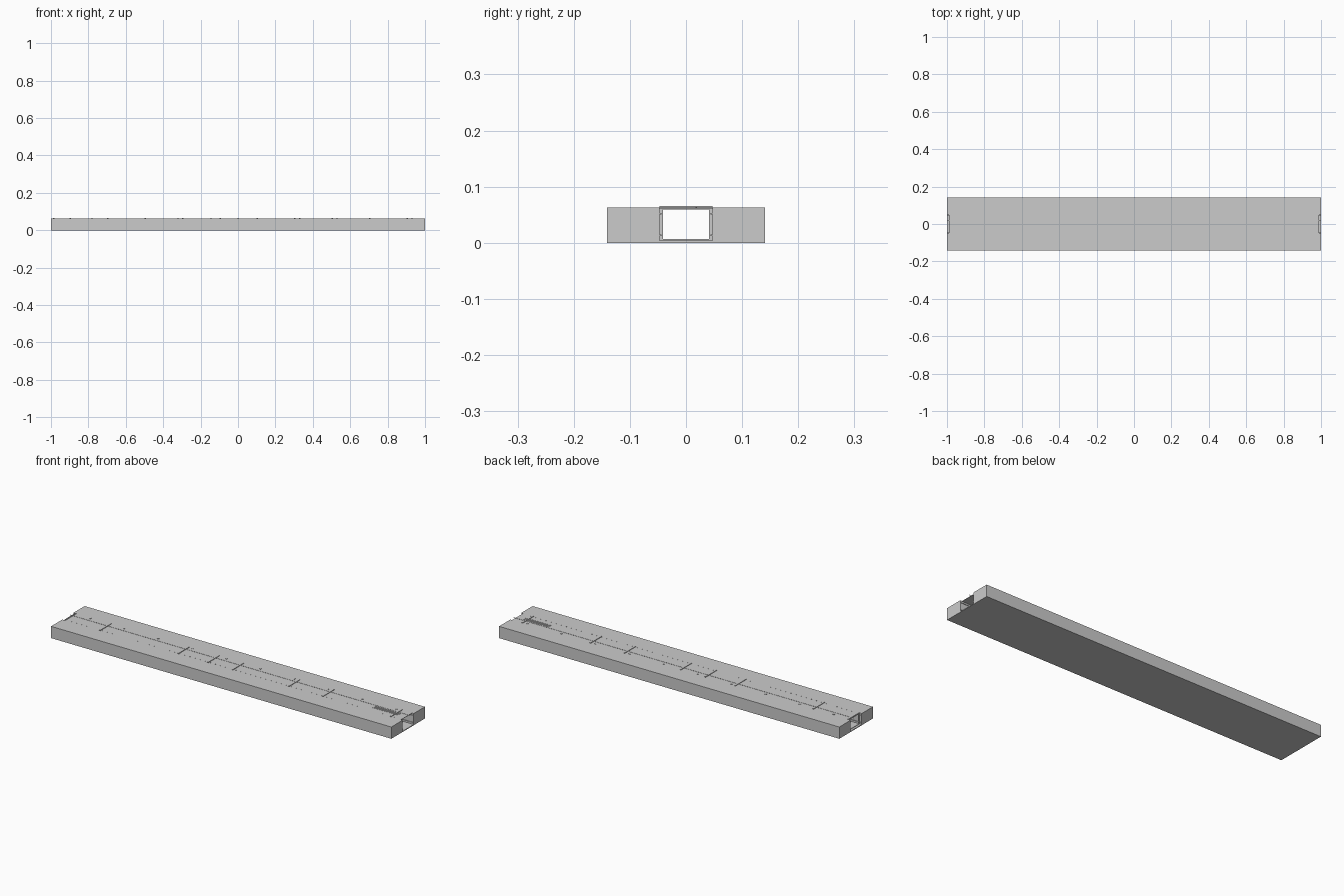
import bpy, bmesh
from mathutils import Matrix, Vector

if "Cube" in bpy.data.objects:
    bpy.data.objects.remove(bpy.data.objects["Cube"])


def boxes(name, specs):
    """One object made of axis-aligned boxes given as (min corner, max corner)."""
    bm = bmesh.new()
    for lo, hi in specs:
        lo, hi = Vector(lo), Vector(hi)
        m = Matrix.Translation((lo + hi) / 2) @ Matrix.Diagonal((*(hi - lo), 1))
        bmesh.ops.create_cube(bm, size=1, matrix=m)
    me = bpy.data.meshes.new(name)
    bm.to_mesh(me)
    bm.free()
    ob = bpy.data.objects.new(name, me)
    bpy.context.collection.objects.link(ob)
    return ob


W, IN, TOP = 0.141, 0.047, 0.0625

# solid ground blocks either side of the tunnel
boxes("front_block", [((-1, -W, 0), (1, -IN, TOP))])
boxes("back_block", [((-1, IN, 0), (1, W, TOP))])

# tunnel floor and roof panels
boxes("tunnel_floor", [((-1, -IN, 0), (1, IN, 0.004))])
boxes("tunnel_roof", [((-0.99, -IN, 0.0605), (0.99, IN, TOP))])

# support frames: posts, floor sill and a crossbar standing proud of the roof
posts, bars = [], []
for x in (-0.985, -0.78, -0.32, -0.145, 0.0, 0.33, 0.53, 0.93):
    a, b = x - 0.003, x + 0.003
    for s in (-1, 1):
        y0, y1 = sorted((s * 0.041, s * IN))
        posts.append(((a, y0, 0.004), (b, y1, 0.0605)))
    bars.append(((a, -IN, 0.004), (b, IN, 0.0065)))
    bars.append(((a, -IN, 0.059), (b, IN, 0.0655)))
boxes("frame_posts", posts)
boxes("frame_bars", bars)

# long ledges on the tunnel walls
boxes("wall_ledges", [((-1, -IN, z), (1, -0.044, z + 0.003)) for z in (0.012, 0.05)]
      + [((-1, 0.044, z), (1, IN, z + 0.003)) for z in (0.012, 0.05)])

# thin rail running along the roof
boxes("roof_rail", [((-1, 0.017, 0.062), (1, 0.0195, 0.0635))])

# row of small studs along the front roof edge, larger ones at the back
studs = [((-0.95 + i * 0.03, -0.042, 0.062), (-0.942 + i * 0.03, -0.040, 0.0632))
         for i in range(64)]
studs += [((-0.9 + i * 0.2, 0.036, 0.062), (-0.892 + i * 0.2, 0.042, 0.0645))
          for i in range(10)]
boxes("roof_studs", studs)

# slatted vent near the right end
boxes("roof_vent", [((0.80, -0.013 + i * 0.004, 0.062), (0.95, -0.011 + i * 0.004, 0.0632))
                    for i in range(7)])
